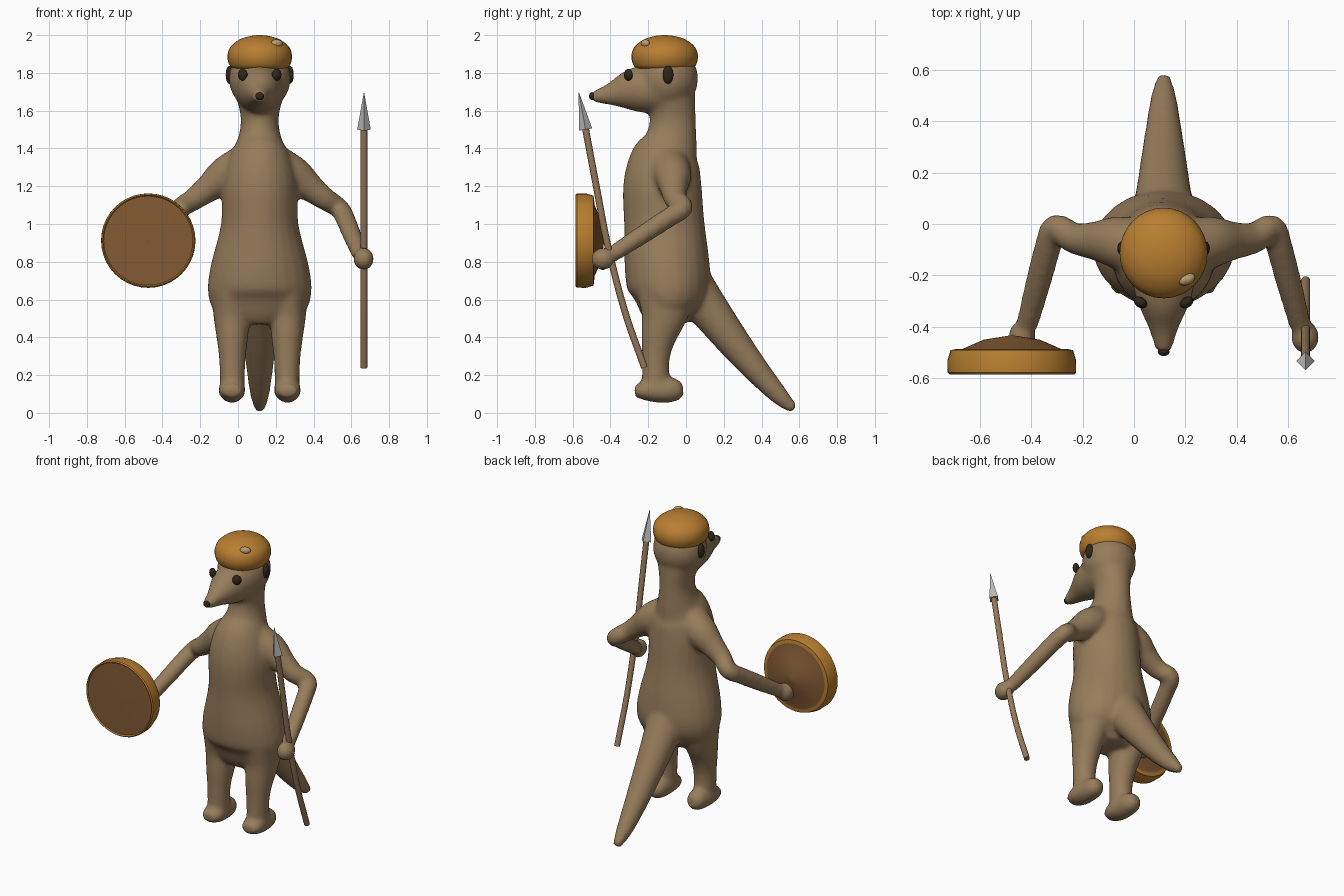
import bpy, bmesh
from math import sin, cos, pi
from mathutils import Vector, Matrix

if "Cube" in bpy.data.objects:
    bpy.data.objects.remove(bpy.data.objects["Cube"])

CX = 0.115  # animal's centre line


def material(name, r, g, b):
    m = bpy.data.materials.new(name)
    m.use_nodes = True
    m.diffuse_color = (r, g, b, 1)
    m.node_tree.nodes["Principled BSDF"].inputs["Base Color"].default_value = (r, g, b, 1)
    return m


FUR = material("tan fur", 0.31, 0.205, 0.105)
ORANGE = material("orange", 0.48, 0.21, 0.03)
BROWN = material("shield brown", 0.23, 0.105, 0.035)
DARK = material("dark brown", 0.03, 0.02, 0.01)
STEEL = material("steel grey", 0.5, 0.5, 0.5)
WOOD = material("spear wood", 0.30, 0.19, 0.10)
BADGE = material("badge tan", 0.5, 0.34, 0.17)


def smooth_path(rings, steps):
    """Catmull-Rom interpolation through the control rings."""
    p = [Vector(r) for r in rings]
    p = [2 * p[0] - p[1]] + p + [2 * p[-1] - p[-2]]
    out = []
    for i in range(1, len(p) - 2):
        a, b, c, d = p[i - 1:i + 3]
        for k in range(steps):
            t = k / steps
            out.append(0.5 * (2 * b + (c - a) * t + (2 * a - 5 * b + 4 * c - d) * t * t
                              + (3 * b - a - 3 * c + d) * t ** 3))
    return out + [p[-2]]


def loft(bm, rings, ref=(1, 0, 0), sides=24, steps=4):
    """Closed tube through rings of (x, y, z, radius along ref, other radius)."""
    path = smooth_path(rings, steps)
    centres = [Vector(p[:3]) for p in path]
    loops = []
    for i, p in enumerate(path):
        t = (centres[min(i + 1, len(path) - 1)] - centres[max(i - 1, 0)]).normalized()
        u = Vector(ref)
        u = (u - t * u.dot(t)).normalized()
        v = t.cross(u)
        loops.append([bm.verts.new(centres[i] + u * p[3] * cos(2 * pi * k / sides)
                                   + v * p[4] * sin(2 * pi * k / sides)) for k in range(sides)])
    for a, b in zip(loops, loops[1:]):
        for k in range(sides):
            n = (k + 1) % sides
            bm.faces.new((a[k], a[n], b[n], b[k]))
    bm.faces.new(loops[0])
    bm.faces.new(loops[-1])


def ball(bm, centre, size, turn=0):
    m = Matrix.Translation(centre) @ Matrix.Rotation(turn, 4, 'Z') @ Matrix.Diagonal((*size, 1))
    bmesh.ops.create_uvsphere(bm, u_segments=20, v_segments=12, radius=1, matrix=m)


def finish(name, bm, *mats, smooth=True):
    bmesh.ops.recalc_face_normals(bm, faces=bm.faces[:])
    me = bpy.data.meshes.new(name)
    bm.to_mesh(me)
    bm.free()
    ob = bpy.data.objects.new(name, me)
    bpy.context.collection.objects.link(ob)
    for m in mats:
        me.materials.append(m)
    if smooth:
        bpy.ops.object.select_all(action='DESELECT')
        ob.select_set(True)
        bpy.context.view_layer.objects.active = ob
        bpy.ops.object.shade_smooth_by_angle(angle=0.7)
    return ob


# Furry body: torso, head, snout, tail and limbs fused into one skin
bm = bmesh.new()
loft(bm, [(CX, y, z, a, b) for y, z, a, b in (
    (-.10, .47, .13, .10), (-.10, .54, .24, .15), (-.09, .64, .275, .215), (-.10, .78, .26, .225),
    (-.115, 1.0, .205, .213), (-.125, 1.2, .20, .208), (-.11, 1.34, .17, .185),
    (-.08, 1.44, .12, .14), (-.07, 1.55, .10, .122), (-.08, 1.66, .12, .13),
    (-.1, 1.78, .14, .14))])
ball(bm, (CX, -.1, 1.77), (.165, .165, .17))
loft(bm, [(CX, -.12, 1.72, .14, .14), (CX, -.28, 1.71, .11, .115),
          (CX, -.40, 1.687, .06, .06), (CX, -.495, 1.672, .03, .028)])
loft(bm, [(CX, y, z, r, r) for y, z, r in (
    (-.02, .72, .14), (.11, .56, .11), (.24, .39, .09), (.37, .23, .07),
    (.49, .095, .05), (.573, .018, .026))])

for s in (-1, 1):
    # Arm, bent at the elbow and reaching forward
    loft(bm, [(CX + s * x, y, z, r, r) for x, y, z, r in (
        (.10, -.09, 1.30, .11), (.19, -.07, 1.25, .10), (.27, -.065, 1.19, .075),
        (.35, -.055, 1.13, .06), (.42, -.015, 1.085, .054), (.45, -.09, 1.035, .052),
        (.485, -.22, .95, .05), (.53, -.39, .84, .043))], ref=(0, 0, 1))
    ball(bm, (CX + s * .55, -.44, .815), (.055, .065, .06))
    # Leg and foot
    loft(bm, [(CX + s * x, y, z, a, b) for x, y, z, a, b in (
        (.14, -.10, .66, .12, .17), (.148, -.115, .52, .098, .125), (.145, -.145, .40, .084, .093),
        (.145, -.16, .28, .07, .073), (.145, -.16, .13, .065, .075))])
    loft(bm, [(CX + s * .147, y, z, a, b) for y, z, a, b in (
        (-.015, .125, .035, .035), (-.06, .122, .062, .063), (-.15, .12, .07, .066),
        (-.22, .118, .07, .052), (-.272, .115, .045, .03))])
body = finish("body", bm, FUR, smooth=False)
skin = body.modifiers.new("Skin", 'REMESH')
skin.mode = 'VOXEL'
skin.voxel_size = 0.014
skin.use_smooth_shade = True
relax = body.modifiers.new("Relax", 'SMOOTH')
relax.factor = 0.5
relax.iterations = 8

# Face details
for s, side in ((-1, "right"), (1, "left")):
    bm = bmesh.new()
    ball(bm, (CX + s * .09, -.305, 1.79), (.028, .02, .032), s * .6)
    finish(side + "_eye", bm, DARK)
    bm = bmesh.new()
    ball(bm, (CX + s * .16, -.095, 1.79), (.02, .028, .048))
    finish(side + "_ear", bm, DARK)
bm = bmesh.new()
ball(bm, (CX, -.497, 1.677), (.023, .016, .021))
finish("nose", bm, DARK)

# Beret with badge
bm = bmesh.new()
loft(bm, [(CX, -.113, z, r, r * 1.03) for z, r in (
    (1.82, .14), (1.84, .16), (1.885, .171), (1.935, .157), (1.975, .11), (1.994, .055), (2, .01))],
    sides=32)
finish("beret", bm, ORANGE)
bm = bmesh.new()
ball(bm, (.205, -.215, 1.955), (.034, .022, .022), .4)
finish("beret_badge", bm, BADGE)

# Round shield: rim and face turned from a profile
PROFILE = ((.001, -.581), (.236, -.577), (.242, -.585), (.249, -.578), (.25, -.53),
           (.238, -.49), (.215, -.486), (.19, -.485), (.11, -.45), (.001, -.432))
bm = bmesh.new()
prev = None
for r, y in PROFILE:
    ring = [bm.verts.new((-.475 + r * cos(k * pi / 20), y, .912 + r * sin(k * pi / 20)))
            for k in range(40)]
    if prev:
        rim = min(r, last_r) >= .215
        for k in range(40):
            f = bm.faces.new((prev[k], prev[k - 1], ring[k - 1], ring[k]))
            f.material_index = 0 if rim else 1
    prev, last_r = ring, r
finish("shield", bm, ORANGE, BROWN)

# Spear: bowed shaft and four-sided head
SX = .667
bm = bmesh.new()
loft(bm, [(SX, y, z, .018, .018) for y, z in (
    (-.22, .24), (-.325, .54), (-.415, .89), (-.473, 1.19), (-.533, 1.51))], sides=12)
finish("spear_shaft", bm, WOOD)
bm = bmesh.new()
loft(bm, [(SX, -.532, 1.5, .036, .036), (SX, -.567, 1.695, .001, .001)], sides=4, steps=1)
finish("spear_head", bm, STEEL, smooth=False)
